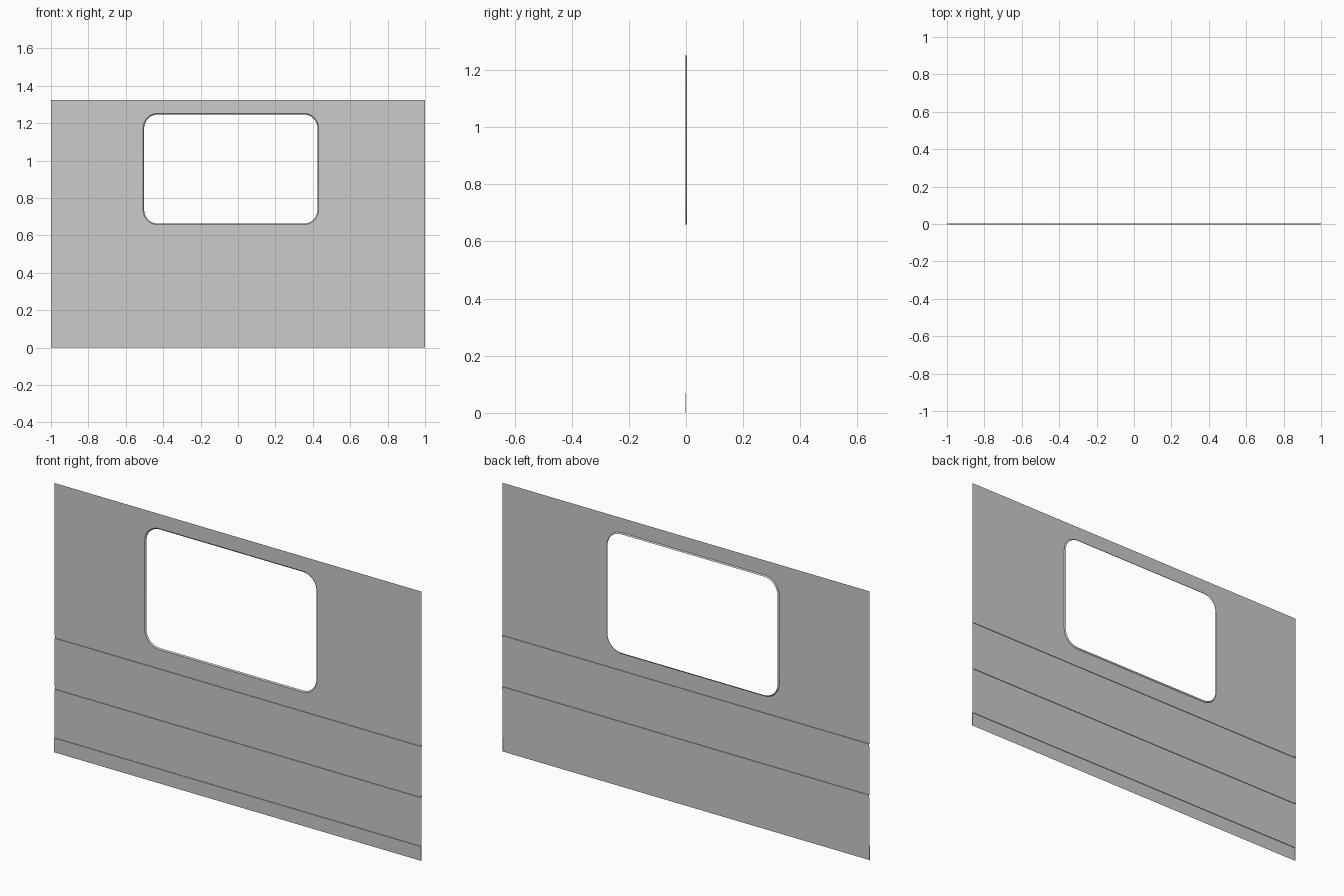
import bpy, bmesh
from math import cos, sin, pi

if "Cube" in bpy.data.objects:
    bpy.data.objects.remove(bpy.data.objects["Cube"])

SHEET, FRONT, BACK, GROOVE = -0.001, -0.004, 0.004, 0.002
SEAM = 0.574          # top of the upper groove
TOP = 1.325


def finish(name, bm):
    bmesh.ops.remove_doubles(bm, verts=bm.verts, dist=1e-6)
    bm.normal_update()
    me = bpy.data.meshes.new(name)
    bm.to_mesh(me)
    bm.free()
    ob = bpy.data.objects.new(name, me)
    bpy.context.collection.objects.link(ob)
    return ob


def rounded_loop(x0, x1, z0, z1, r, y, n=8):
    pts = []
    corners = [(x1 - r, z1 - r), (x0 + r, z1 - r), (x0 + r, z0 + r), (x1 - r, z0 + r)]
    for k, (cx, cz) in enumerate(corners):
        for i in range(n + 1):
            a = (k + i / n) * pi / 2
            pts.append((cx + r * cos(a), y, cz + r * sin(a)))
    return pts


# Lower wall: side profile with a skirt step and two narrow grooves
bm = bmesh.new()
profile = [(FRONT, 0), (FRONT, 0.07), (SHEET, 0.07)]
for z in (0.322, SEAM):
    profile += [(SHEET, z - 0.013), (GROOVE, z - 0.013), (GROOVE, z), (SHEET, z)]
left = [bm.verts.new((-1, y, z)) for y, z in profile]
right = [bm.verts.new((1, y, z)) for y, z in profile]
for i in range(len(profile) - 1):
    bm.faces.new((left[i], right[i], right[i + 1], left[i + 1]))
# Closed ends of the skirt
for side in (-1, 1):
    ring = [(FRONT, 0), (SHEET, 0), (SHEET, 0.07), (FRONT, 0.07)]
    cap = [bm.verts.new((side, y, z)) for y, z in ring]
    bm.faces.new(cap if side > 0 else cap[::-1])
finish("lower_wall", bm)

# Upper wall: flat sheet with a rounded window opening
outer = rounded_loop(-0.508, 0.431, 0.657, 1.253, 0.08, SHEET)
bm = bmesh.new()
edges = []
for pts in (outer, [(-1, SHEET, SEAM), (1, SHEET, SEAM), (1, SHEET, TOP), (-1, SHEET, TOP)]):
    vs = [bm.verts.new(p) for p in pts]
    edges += [bm.edges.new((vs[i - 1], vs[i])) for i in range(len(vs))]
bmesh.ops.triangle_fill(bm, edges=edges, use_beauty=True, use_dissolve=False)
bm.normal_update()
for f in bm.faces:
    if f.normal.y > 0:
        f.normal_flip()
finish("upper_wall", bm)

# Window rim: narrow sloping lip set into the opening
inner = rounded_loop(-0.502, 0.425, 0.663, 1.247, 0.074, BACK)
bm = bmesh.new()
a = [bm.verts.new(p) for p in outer]
b = [bm.verts.new(p) for p in inner]
for i in range(len(a)):
    bm.faces.new((a[i - 1], b[i - 1], b[i], a[i]))
rim = finish("window_rim", bm)
bm = bmesh.new()
bm.from_mesh(rim.data)
bm.normal_update()
if sum(f.normal.y for f in bm.faces) > 0:
    bmesh.ops.reverse_faces(bm, faces=bm.faces)
bm.to_mesh(rim.data)
bm.free()
bpy.context.view_layer.objects.active = rim
rim.select_set(True)
bpy.ops.object.shade_smooth_by_angle()
